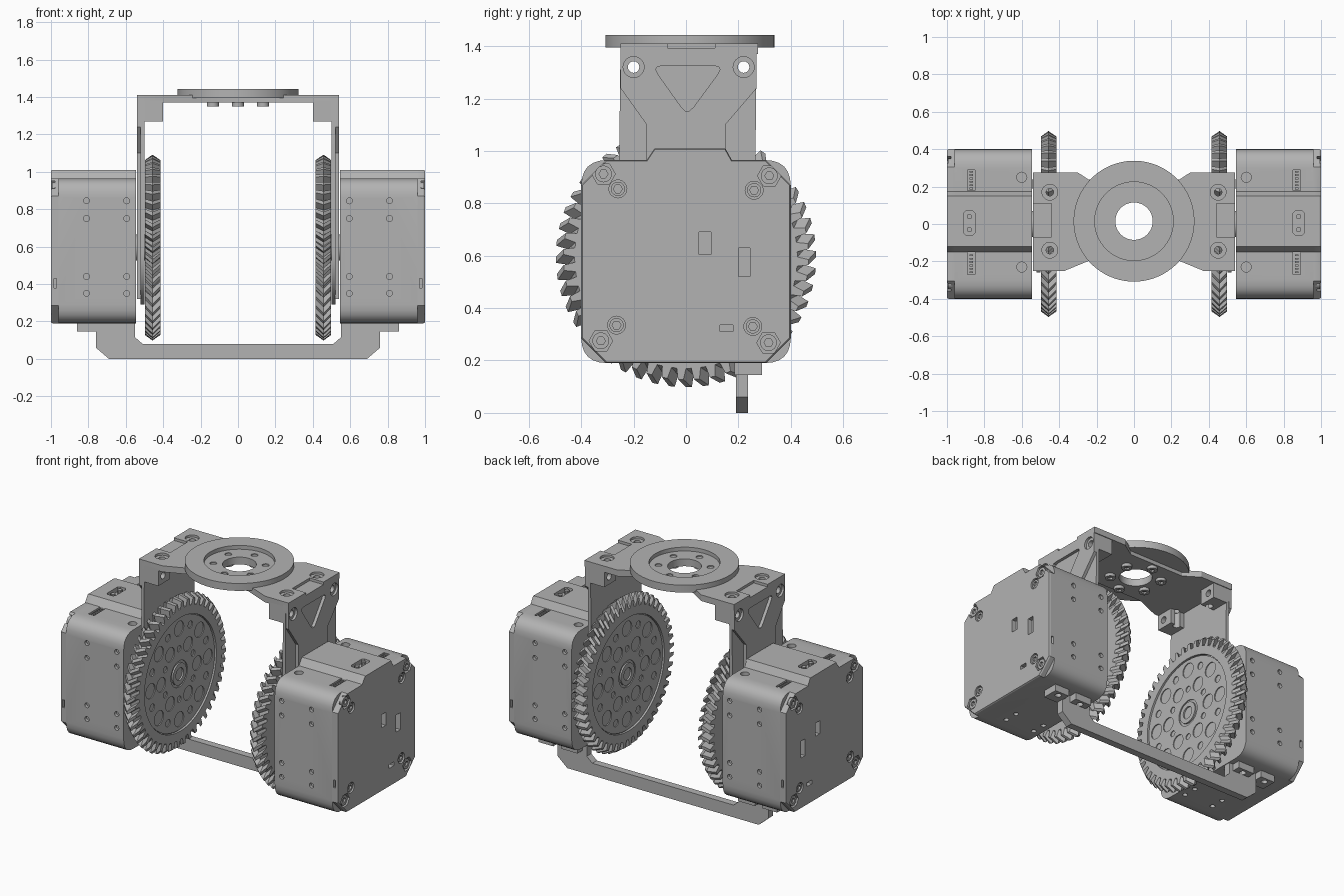
import bpy, bmesh, math
from mathutils import Vector, Matrix

cube = bpy.data.objects.get("Cube")
if cube:
    bpy.data.objects.remove(cube)

grey = bpy.data.materials.new("machine grey")
grey.use_nodes = True
grey.diffuse_color = (0.45, 0.45, 0.45, 1)
grey.node_tree.nodes["Principled BSDF"].inputs["Base Color"].default_value = (0.45, 0.45, 0.45, 1)

AXIS = {"x": lambda u, v, w: (w, u, v), "y": lambda u, v, w: (u, w, v), "z": lambda u, v, w: (u, v, w)}


def loft(layers, axis):
    """Solid through matching outlines; each layer is (points, position along axis)."""
    bm = bmesh.new()
    rows = [[bm.verts.new(AXIS[axis](u, v, w)) for u, v in pts] for pts, w in layers]
    n = len(rows[0])
    for low, high in zip(rows, rows[1:]):
        for i in range(n):
            j = (i + 1) % n
            bm.faces.new((low[i], low[j], high[j], high[i]))
    bm.faces.new(rows[0][::-1])
    bm.faces.new(rows[-1])
    bmesh.ops.recalc_face_normals(bm, faces=bm.faces)
    mesh = bpy.data.meshes.new("part")
    bm.to_mesh(mesh)
    bm.free()
    return mesh


def prism(axis, pts, a, b):
    return loft([(pts, a), (pts, b)], axis)


def ring(u, v, r, n=24):
    return [(u + r * math.cos(math.tau * i / n), v + r * math.sin(math.tau * i / n)) for i in range(n)]


def rod(axis, u, v, r, a, b, n=24):
    return prism(axis, ring(u, v, r, n), a, b)


def rect(u0, u1, v0, v1):
    return [(u0, v0), (u1, v0), (u1, v1), (u0, v1)]


def around(u, v, r, count, start=0.0):
    return [(u + r * math.cos(start + math.tau * i / count), v + r * math.sin(start + math.tau * i / count))
            for i in range(count)]


def rounded(corners, steps=6):
    """Fillet each (u, v, radius) corner of an outline."""
    out = []
    for i, (u, v, r) in enumerate(corners):
        p = Vector((u, v))
        if not r:
            out.append((u, v))
            continue
        a = p + (Vector(corners[i - 1][:2]) - p).normalized() * r
        b = p + (Vector(corners[(i + 1) % len(corners)][:2]) - p).normalized() * r
        for s in range(steps + 1):
            t = s / steps
            q = a * (1 - t) ** 2 + p * 2 * t * (1 - t) + b * t * t
            out.append((q.x, q.y))
    return out


def make(name, meshes, cuts=()):
    """Join meshes into one object, subtract the cutters, shade it."""
    def joined(label, parts):
        bm = bmesh.new()
        for m in parts:
            bm.from_mesh(m)
            bpy.data.meshes.remove(m)
        mesh = bpy.data.meshes.new(label)
        bm.to_mesh(mesh)
        bm.free()
        ob = bpy.data.objects.new(label, mesh)
        bpy.context.scene.collection.objects.link(ob)
        return ob
    ob = joined(name, meshes)
    if cuts:
        cutter = joined("cutter", cuts)
        cutter.hide_render = True
        mod = ob.modifiers.new("cut", "BOOLEAN")
        mod.operation, mod.solver, mod.object = "DIFFERENCE", "EXACT", cutter
        mod.use_self = True
        bpy.context.view_layer.update()
        ob.data = bpy.data.meshes.new_from_object(ob.evaluated_get(bpy.context.evaluated_depsgraph_get()))
        ob.modifiers.clear()
        bpy.data.objects.remove(cutter)
    ob.data.materials.clear()
    ob.data.materials.append(grey)
    bpy.ops.object.select_all(action="DESELECT")
    ob.select_set(True)
    bpy.context.view_layer.objects.active = ob
    bpy.ops.object.shade_smooth_by_angle(angle=math.radians(25))
    return ob


def pair(name, meshes, cuts=()):
    """Make the left part and its mirror image on the right."""
    left = make("left_" + name, meshes, cuts)
    mesh = left.data.copy()
    mesh.transform(Matrix.Scale(-1, 4, (1, 0, 0)))
    mesh.flip_normals()
    right = bpy.data.objects.new("right_" + name, mesh)
    bpy.context.scene.collection.objects.link(right)


CZ = 0.595  # height of the gear axle

# Motor housing with rounded edges and a raised band along the top
side = [(-.40, .19, .10), (.40, .19, .10), (.40, .965, .10), (.175, .965, 0), (.15, 1.01, 0),
        (-.12, 1.01, 0), (-.15, .965, 0), (-.40, .965, .10)]
cuts = []
for x in (.595, .81):
    for z in (.35, .44, .75, .845):
        cuts += [rod("y", x, z, .016, -.42, -.38, 12), rod("y", x, z, .016, .38, .42, 12)]
    for y in (-.23, -.14, .16, .25):
        cuts.append(rod("z", x, y, .016, .17, .21, 12))
for y in (-.23, .25):
    cuts.append(rod("z", .60, y, .027, .93, .99, 16))
for y0, y1 in ((-.27, -.15), (.18, .29)):
    cuts.append(prism("z", rect(.85, .89, y0, y1), .93, .99))
cuts.append(prism("z", rounded([(.85, -.06, .012), (.91, -.06, .012), (.91, .07, .012), (.85, .07, .012)], 1), .98, 1.03))
pins = [rod("z", .88, y, .014, .98, 1.008, 10) for y in (-.03, .04)]
pins += [prism("z", rect(.86, .88, y, y + .009), .93, .962) for y in
         [b + i * .018 for b in (-.262, .185) for i in range(6)]]
pair("motor_housing", [prism("x", rounded(side), .545, .96)], cuts)
pair("motor_connectors", pins)

# Outer cover with screw pockets and slots
cover = rounded([(u, v, r * .95) for u, v, r in side], 1)
big = [(-.315, .912), (.318, .905), (-.325, .275), (.315, .268)]
small = [(-.26, .855), (.26, .85), (-.265, .335), (.255, .33)]
cuts = [rod("x", y, z, .045, .978, 1.02, 6) for y, z in big]
cuts += [rod("x", y, z, .034, .98, 1.02) for y, z in small]
cuts += [prism("x", rect(*r), .97, 1.02) for r in
         ((.05, .095, .605, .69), (.20, .245, .52, .63), (.13, .18, .31, .335))]
cuts += [prism("x", rect(y, y + .04, .38, .43), .97, .985) for y in (-.42, .38)]
inner = [(u * .99, v * .99 + .006) for u, v in cover]
pair("motor_cover", [loft([(cover, .96), (cover, .992), (inner, 1.0)], "x")], cuts)
pair("cover_screws", [rod("x", y, z, .032, .97, .994) for y, z in big] +
     [rod("x", y, z, .027, .97, .994) for y, z in small],
     [rod("x", y, z, .017, .982, 1.02, 6) for y, z in big + small])


# Gear with chevron teeth
def teeth(tip, root, twist, count=48):
    pts = []
    for i in range(count):
        for r, f in ((root, .0), (root, .36), (tip, .5), (tip, .84)):
            a = math.tau * (i + f + twist) / count
            pts.append((r * math.cos(a), CZ + r * math.sin(a)))
    return pts


wheel = loft([(teeth(.468, .425, 0), .415), (teeth(.497, .452, .5), .457), (teeth(.468, .425, 0), .498)], "x")
cuts = [rod("x", 0, CZ, .37, .40, .43, 64)]
pair("gear_wheel", [wheel], cuts)
web = rod("x", 0, CZ, .365, .424, .47, 64)
cuts = [rod("x", y, z, .048, .40, .455, 16) for y, z in around(0, CZ, .295, 8)]
cuts += [rod("x", y, z, .024, .40, .455, 12) for y, z in around(0, CZ, .30, 8, math.pi / 8)]
cuts += [rod("x", y, z, .046, .40, .455, 16) for y, z in around(0, CZ, .185, 6)]
cuts += [rod("x", y, z, .02, .40, .455, 12) for y, z in around(0, CZ, .165, 6, math.pi / 6)]
cuts.append(rod("x", 0, CZ, .085, .40, .44, 32))
pair("gear_web", [web], cuts)
pair("gear_hub", [rod("x", 0, CZ, .07, .42, .545, 32)], [rod("x", 0, CZ, .04, .40, .46, 20)])

# Upright arms: thin web, thicker waisted layer, round lower end
low_end = [(.26 * math.cos(a), CZ - .03 + .275 * math.sin(a)) for a in
           [math.pi + math.pi * i / 24 for i in range(25)]]
holes = [rod("x", y, 1.32, .022, .38, .56, 16) for y in (-.2, .22)]
sinks = [rod("x", y, 1.32, .04, .525, .56) for y in (-.2, .22)]
pocket = prism("x", rounded([(-.13, 1.325, .04), (.145, 1.325, .04), (.005, 1.135, .04)], 3), .515, .56)
web = prism("x", [(-.25, 1.39)] + low_end + [(.27, 1.39)], .50, .52)
waist = [(-.25, 1.39), (-.25, 1.24), (-.15, 1.10), (-.15, .32), (.15, .32), (.15, 1.10), (.27, 1.24), (.27, 1.39)]
pair("arm_web", [web], [rod("x", y, 1.32, .022, .38, .56, 16) for y in (-.2, .22)])
pair("arm_face", [prism("x", waist, .519, .54)], holes + sinks + [pocket])

# Corner blocks joining arms and bridge
blocks = [prism("y", rect(.40, .505, 1.27, 1.38), a, b) for a, b in ((-.25, -.13), (.15, .27))]
pair("corner_blocks", blocks, [rod("x", y, 1.32, .022, .38, .56, 16) for y in (-.2, .22)] +
     [rod("z", .45, y, .022, 1.25, 1.42, 16) for y in (-.14, .17)])

# Bridge plate, narrower towards the middle
half = [(.54, -.25), (.54, .275), (.30, .275), (.20, .21)]
outline = half + [(-x, y) for x, y in half[::-1]] + [(-.54, -.25), (-.37, -.25), (-.2, -.18), (.2, -.18), (.37, -.25)]
cuts = [rod("z", 0, .015, .10, 1.3, 1.5, 40)]
for s in (-1, 1):
    cuts += [prism("z", rect(*sorted((s * .44, s * .6)), -.07, .11), 1.393, 1.45)]
    for y in (-.14, .17):
        cuts += [rod("z", s * .45, y, .042, 1.396, 1.45), rod("z", s * .45, y, .02, 1.3, 1.3965, 16)]
make("bridge_plate", [prism("z", outline, 1.37, 1.41)], cuts)

# Mounting flange with recess and screw holes
bolts = around(0, .015, .155, 6, math.pi / 6)
flange = make("mounting_flange", [rod("z", 0, .015, .323, 1.395, 1.443, 96)],
              [rod("z", 0, .015, .21, 1.418, 1.5, 64), rod("z", 0, .015, .10, 1.3, 1.4185, 40)] +
              [rod("z", x, y, .021, 1.38, 1.4185, 16) for x, y in bolts])
make("flange_screws", [rod("z", x, y, .032, 1.35, 1.372, 20) for x, y in bolts],
     [rod("z", x, y, .016, 1.34, 1.362, 6) for x, y in bolts])

# Lower tie bar with stepped ends and mounting tabs
end = [(.69, 0), (.76, .06), (.76, .145), (.86, .145), (.86, .19), (.55, .19), (.55, .115), (.51, .08)]
make("lower_tie_bar", [prism("y", end + [(-x, z) for x, z in end[::-1]], .19, .237)])
pair("tie_bar_tab", [prism("z", rect(.58, .70, .23, .29), .145, .19), prism("z", rect(.755, .86, .185, .29), .145, .19)],
     [rod("z", x, .255, .02, .13, .2, 16) for x in (.64, .81)])
